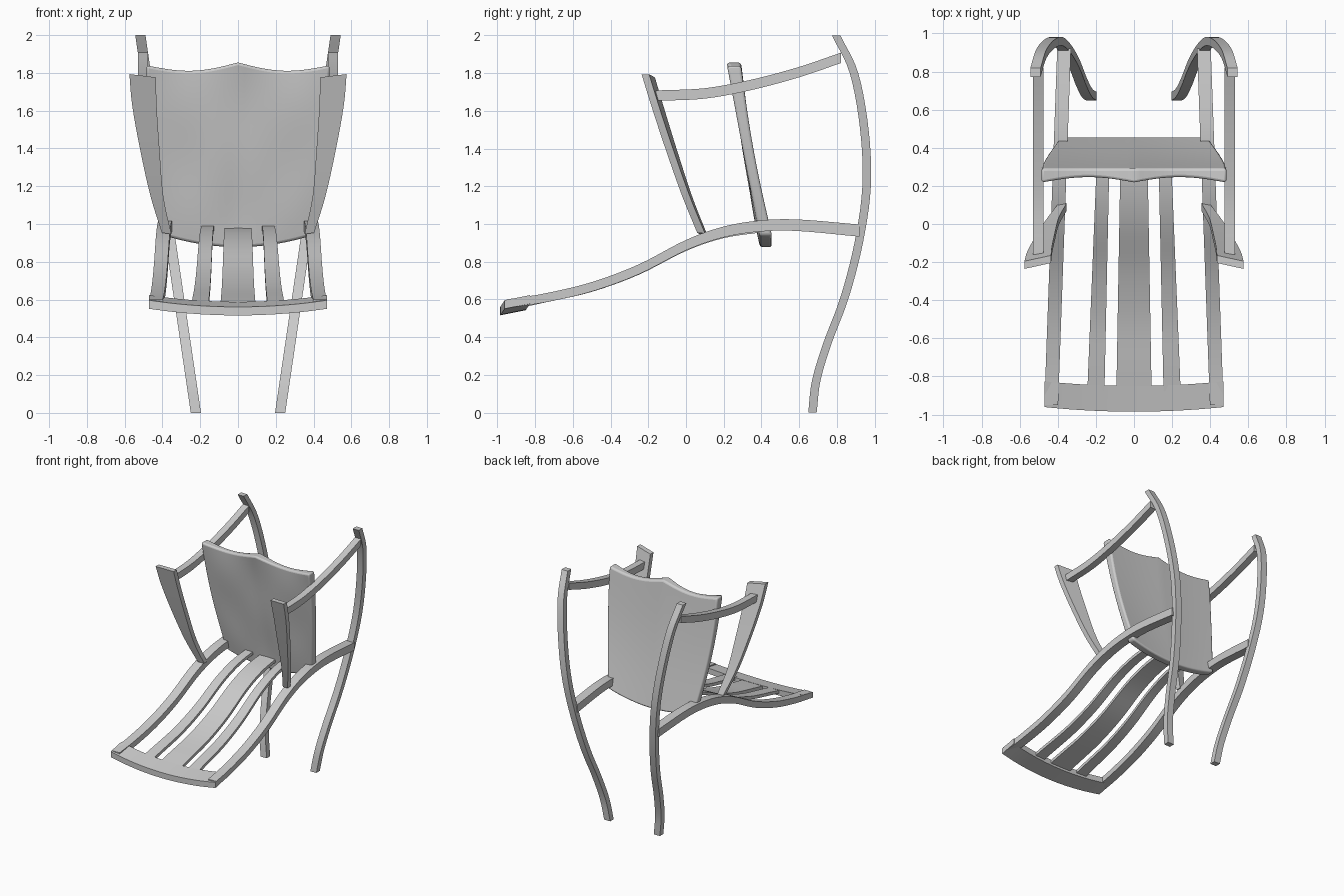
import bpy, bmesh, math
from mathutils import Vector

cube = bpy.data.objects.get("Cube")
if cube:
    bpy.data.objects.remove(cube)

GREY = (0.6, 0.6, 0.6, 1)
mat = bpy.data.materials.new("grey")
mat.use_nodes = True
mat.diffuse_color = GREY
mat.node_tree.nodes["Principled BSDF"].inputs["Base Color"].default_value = GREY


def finish(bm, name, angle=35):
    """Turn a bmesh into a shaded, coloured object."""
    bmesh.ops.recalc_face_normals(bm, faces=bm.faces)
    mesh = bpy.data.meshes.new(name)
    bm.to_mesh(mesh)
    bm.free()
    mesh.materials.append(mat)
    ob = bpy.data.objects.new(name, mesh)
    bpy.context.collection.objects.link(ob)
    bpy.ops.object.select_all(action='DESELECT')
    ob.select_set(True)
    bpy.context.view_layer.objects.active = ob
    bpy.ops.object.shade_smooth_by_angle(angle=math.radians(angle))
    return ob


def spline(stations, steps=5):
    """Catmull-Rom interpolation through rows of numbers."""
    p = [Vector(s) for s in stations]
    p = [2 * p[0] - p[1]] + p + [2 * p[-1] - p[-2]]
    out = []
    for a, b, c, d in zip(p, p[1:], p[2:], p[3:]):
        for i in range(steps):
            t = i / steps
            out.append(0.5 * (2 * b + (c - a) * t + (2 * a - 5 * b + 4 * c - d) * t * t
                              + (3 * b - a - 3 * c + d) * t ** 3))
    return out + [p[-2]]


def board(name, stations, u, v, mirror=False):
    """Sweep a rectangle along stations (x, y, z, size along u, size along v)."""
    u, v = Vector(u), Vector(v)
    for side in ((1, -1) if mirror else (1,)):
        bm = bmesh.new()
        rings = []
        for s in spline(stations):
            c, a, b = Vector(s[:3]), u * s[3] / 2, v * s[4] / 2
            ring = [c + a + b, c - a + b, c - a - b, c + a - b]
            rings.append([bm.verts.new((q.x * side, q.y, q.z)) for q in ring])
        for r, n in zip(rings, rings[1:]):
            for i in range(4):
                j = (i + 1) % 4
                bm.faces.new((r[i], r[j], n[j], n[i]))
        bm.faces.new(rings[0])
        bm.faces.new(rings[-1])
        prefix = ("left_" if side > 0 else "right_") if mirror else ""
        finish(bm, prefix + name)


X, Y, Z = (1, 0, 0), (0, 1, 0), (0, 0, 1)

# Long bowed rear legs, splaying outwards with height
leg = [(0.67, 0), (0.69, 0.17), (0.75, 0.37), (0.84, 0.61), (0.915, 0.9),
       (0.957, 1.2), (0.945, 1.5), (0.89, 1.8), (0.795, 2)]
board("rear_leg", [(0.223 + 0.147 * z, y, z, 0.054, 0.045) for y, z in leg], X, Y, True)

# Wavy side rails of the seat
rail = [(-0.95, 0.578), (-0.75, 0.608), (-0.5, 0.667), (-0.25, 0.76), (0, 0.888),
        (0.2, 0.958), (0.4, 0.99), (0.6, 0.993), (0.92, 0.965)]


def rail_x(y):
    return 0.4 - 0.036 * y


board("seat_rail", [(rail_x(y), y, z, 0.072, 0.055 + 0.01 * y) for y, z in rail], X, Z, True)

# Curved front crosspiece
front = []
for i in range(-4, 5):
    k = (i / 4) ** 2
    front.append((0.47 * i / 4, -0.917 + 0.024 * k, 0.552 + 0.035 * k, 0.135, 0.045))
board("front_rail", front, (0, 1, 0.2), Z)

# Seat slats, tapering towards the back
slat = [(y, z) for y, z in rail if -0.9 < y < 0.5]
slat = [(-0.88, 0.578)] + slat


def slat_path(x_back, x_front, w_back, w_front, drop):
    rows = []
    for y, z in slat:
        k = (0.4 - y) / 1.28
        rows.append((x_back + (x_front - x_back) * k, y, z - drop * (1 - 0.5 * k),
                     w_back + (w_front - w_back) * k, 0.025))
    return rows


board("centre_slat", slat_path(0, 0, 0.14, 0.185, 0.022), X, Z)
board("side_slat", slat_path(0.16, 0.2, 0.065, 0.09, 0.01), X, Z, True)

# Armrests
arm = [(-0.16, 1.68), (0.1, 1.692), (0.35, 1.738), (0.6, 1.805), (0.82, 1.88)]
board("armrest", [(0.503, y, z, 0.054, 0.055) for y, z in arm], X, Z, True)

# Flaring front arm supports
board("arm_support", [(0.378, 0.085, 0.95, 0.05, 0.04), (0.43, 0.005, 1.15, 0.07, 0.04),
                      (0.468, -0.08, 1.4, 0.105, 0.04), (0.495, -0.15, 1.62, 0.13, 0.04),
                      (0.505, -0.2, 1.785, 0.14, 0.04)], (1, -0.22, 0.12), Y, True)

# Padded back panel with a two-lobed top edge
COLS, ROWS = 28, 24
bm = bmesh.new()


def panel_point(i, j, back):
    u, t = 2 * i / COLS - 1, j / ROWS
    lobe = math.sin(math.pi * abs(u))
    top = 1.855 - 0.04 * lobe - 0.015 * u * u
    bottom = 0.878 + 0.06 * u * u
    y = 0.215 + 0.03 * lobe * (1 - t) ** 3 + 0.175 * t
    if back:
        y = 0.292 + 0.165 * t - 0.015 * math.sin(math.pi * t)
    else:
        # soft dimples in the padding
        y += 0.008 * math.sin(math.pi * t) * math.exp(-30 * u * u)
        y += 0.004 * math.sin(9 * t) * math.cos(5 * u)
    return ((0.485 - 0.1 * t ** 1.8) * u, y, top + (bottom - top) * t)


grids = [[[bm.verts.new(panel_point(i, j, b)) for i in range(COLS + 1)]
          for j in range(ROWS + 1)] for b in (False, True)]
for g in grids:
    for j in range(ROWS):
        for i in range(COLS):
            bm.faces.new((g[j][i], g[j][i + 1], g[j + 1][i + 1], g[j + 1][i]))


def edge_loop(g):
    return (g[0] + [r[-1] for r in g[1:]] + g[-1][-2::-1]
            + [r[0] for r in g[-2:0:-1]])


f, b = edge_loop(grids[0]), edge_loop(grids[1])
for k in range(len(f)):
    n = (k + 1) % len(f)
    bm.faces.new((f[k], f[n], b[n], b[k]))
panel = finish(bm, "back_panel", 50)
bevel = panel.modifiers.new("rounded_edges", 'BEVEL')
bevel.width = 0.014
bevel.segments = 3
bevel.limit_method = 'ANGLE'
bevel.angle_limit = math.radians(50)
